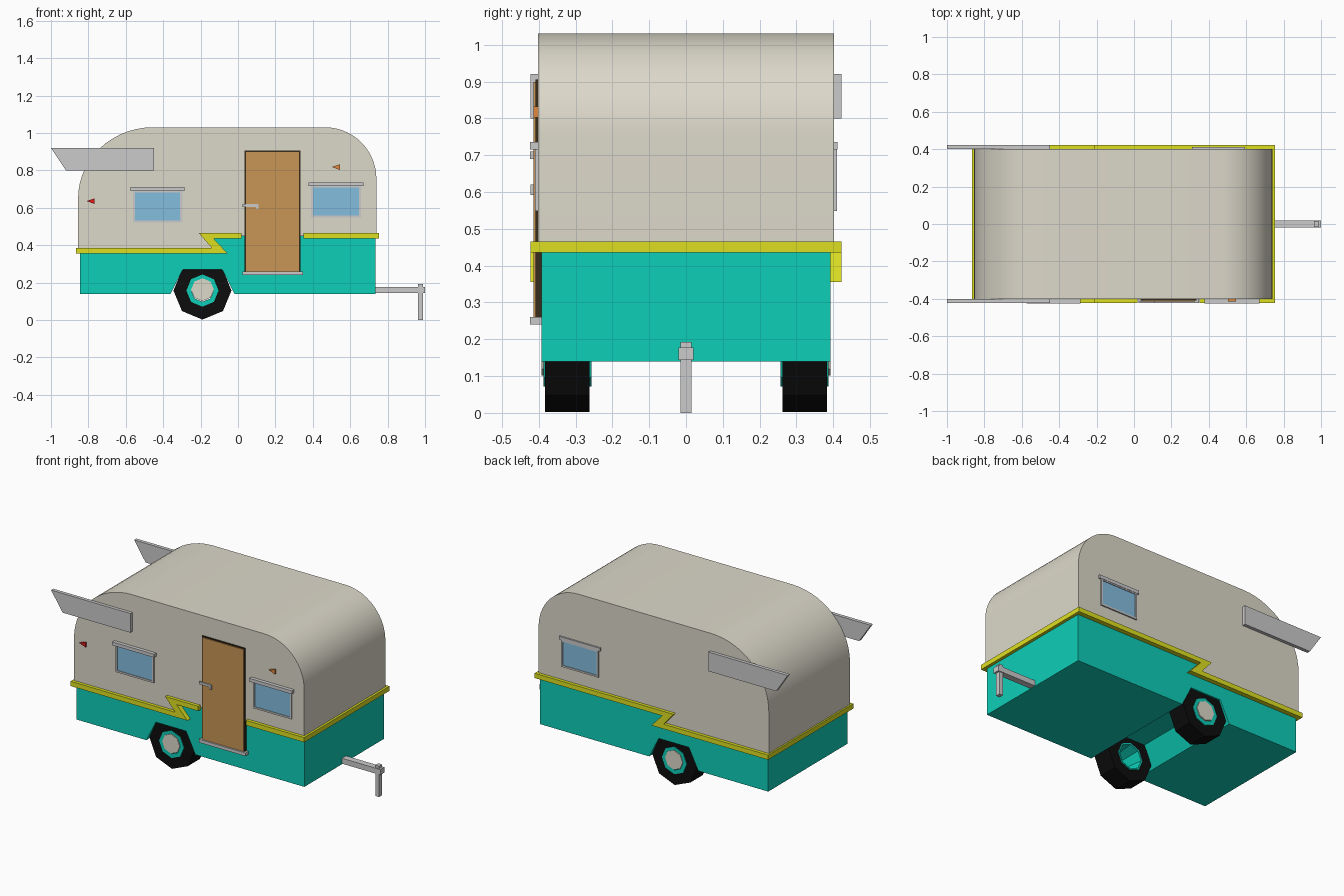
import bpy, bmesh, math

if "Cube" in bpy.data.objects:
    bpy.data.objects.remove(bpy.data.objects["Cube"])

def material(name, rgb):
    m = bpy.data.materials.new(name)
    m.diffuse_color = (*rgb, 1)
    m.use_nodes = True
    m.node_tree.nodes["Principled BSDF"].inputs["Base Color"].default_value = m.diffuse_color
    return m

CREAM = material("cream", (.72, .69, .59))
TEAL = material("teal", (.004, .62, .48))
YELLOW = material("yellow", (.72, .74, .015))
WOOD = material("wood", (.58, .30, .09))
DARK = material("dark_brown", (.04, .025, .01))
GLASS = material("glass", (.23, .51, .73))
BLACK = material("rubber", (.004, .004, .004))
RED = material("red", (.75, .01, .01))
ORANGE = material("orange", (.75, .25, .05))

def finish(name, bm, mat):
    bmesh.ops.recalc_face_normals(bm, faces=bm.faces[:])
    me = bpy.data.meshes.new(name)
    bm.to_mesh(me)
    bm.free()
    ob = bpy.data.objects.new(name, me)
    bpy.context.collection.objects.link(ob)
    if mat:
        me.materials.append(mat)
    return ob

def prism(name, pts, y0, y1, mat=None):
    """Extrude an (x, z) profile from y0 to y1."""
    bm = bmesh.new()
    a = [bm.verts.new((x, y0, z)) for x, z in pts]
    b = [bm.verts.new((x, y1, z)) for x, z in pts]
    bm.faces.new(a)
    bm.faces.new(b[::-1])
    for i in range(len(pts)):
        j = (i + 1) % len(pts)
        bm.faces.new((a[i], a[j], b[j], b[i]))
    return finish(name, bm, mat)

def box(name, x0, x1, y0, y1, z0, z1, mat=None):
    return prism(name, [(x0, z0), (x1, z0), (x1, z1), (x0, z1)], y0, y1, mat)

def octagon(cx, cz, r):
    return [(cx + r * math.cos(k * math.pi / 4), cz + r * math.sin(k * math.pi / 4)) for k in range(8)]

def lathe(name, prof, cx, cz, mat):
    """Eight-sided ring around a y axis from a closed (radius, y) section."""
    bm = bmesh.new()
    loops = [[bm.verts.new((x, y, z)) for x, z in octagon(cx, cz, r)] for r, y in prof]
    for n, a in enumerate(loops):
        b = loops[(n + 1) % len(loops)]
        for i in range(8):
            j = (i + 1) % 8
            bm.faces.new((a[i], a[j], b[j], b[i]))
    return finish(name, bm, mat)

def arc(cx, cz, rx, rz, a0, a1, n=14):
    out = []
    for i in range(n + 1):
        t = math.radians(a0 + (a1 - a0) * i / n)
        out.append((cx + rx * math.cos(t), cz + rz * math.sin(t)))
    return out

# Upper shell with rounded roof ends
shell = prism("upper_shell",
              [(-.855, .37), (-.095, .37), (-.17, .45), (.74, .45)]
              + arc(.465, .755, .275, .275, 0, 90)
              + arc(-.455, .65, .40, .38, 90, 180), -.402, .402, CREAM)
bpy.context.view_layer.objects.active = shell
shell.select_set(True)
bpy.ops.object.shade_smooth_by_angle(angle=math.radians(30))

# Lower body with the wheel channel running across
prism("lower_body", [(-.845, .14), (-.36, .14), (-.295, .27), (-.085, .27), (-.02, .14), (.735, .14),
                     (.735, .45), (-.17, .45), (-.095, .37), (-.845, .37)], -.393, .393, TEAL)

# Yellow trim: lightning step on the sides, bars across the ends
def zigzag(x_end):
    return [(-.865, .355), (-.055, .355), (-.13, .435), (x_end, .435),
            (x_end, .465), (-.21, .465), (-.14, .385), (-.865, .385)]

prism("front_trim", zigzag(.02), -.422, -.39, YELLOW)
box("front_trim_short", .35, .754, -.422, -.39, .435, .465, YELLOW)
prism("back_trim", zigzag(.754), .39, .422, YELLOW)
box("nose_trim", .73, .754, -.422, .422, .435, .465, YELLOW)
box("tail_trim", -.865, -.84, -.422, .422, .355, .385, YELLOW)

# Door, step and handle
box("door_frame", .036, .334, -.409, -.385, .255, .906, DARK)
box("door", .043, .327, -.414, -.39, .26, .899, WOOD)
box("door_step", .025, .347, -.423, -.385, .24, .26)
box("door_handle", .025, .11, -.422, -.412, .605, .62)
box("door_handle_grip", .095, .11, -.422, -.412, .592, .62)

# Windows: frame, glass and rain hood
def window(name, x0, x1, z0, z1, s, depth):
    box(name + "_hood", x0 - .013, x1 + .013, s * .39, s * depth, z1 - .003, z1 + .018)
    d = .011
    sill = [(x0, x1, z0, z0 + d), (x0, x1, z1 - d, z1), (x0, x0 + d, z0, z1), (x1 - d, x1, z0, z1)]
    for i, (a, b, c, e) in enumerate(sill):
        box(f"{name}_frame_{i}", a, b, s * .39, s * .410, c, e)
    box(name + "_glass", x0 + .005, x1 - .005, s * .39, s * .406, z0 + .005, z1 - .005, GLASS)

window("rear_window", -.562, -.298, .52, .692, -1, .424)
window("nose_window", .390, .657, .548, .718, -1, .424)
window("back_window", .322, .580, .548, .718, 1, .412)

# Marker lamps
for name, x, z, mat in (("tail_lamp", -.81, .636, RED), ("marker_lamp", .502, .818, ORANGE)):
    prism(name, [(x, z), (x + .043, z - .016), (x + .043, z + .014)], -.414, -.39, mat)

# Tail fins and wheels on both sides
WX, WZ = -.19, .157
for s, side in ((-1, "front"), (1, "back")):
    prism(side + "_fin", [(-1, .92), (-.45, .92), (-.45, .80), (-.92, .80)], s * .40, s * .422)
    lathe(side + "_tyre", [(.155, s * .383), (.085, s * .383), (.085, s * .262), (.155, s * .262)], WX, WZ, BLACK)
    lathe(side + "_rim", [(.086, s * .387), (.06, s * .387), (.077, s * .257), (.086, s * .257)], WX, WZ, TEAL)
    prism(side + "_hubcap", octagon(WX, WZ + .005, .061), s * .38, s * .392, CREAM)

# Hitch beam and jack leg
box("hitch_beam", .73, 1.0, -.02, .02, .143, .177)
box("hitch_leg", .962, .988, -.015, .015, 0, .193)
